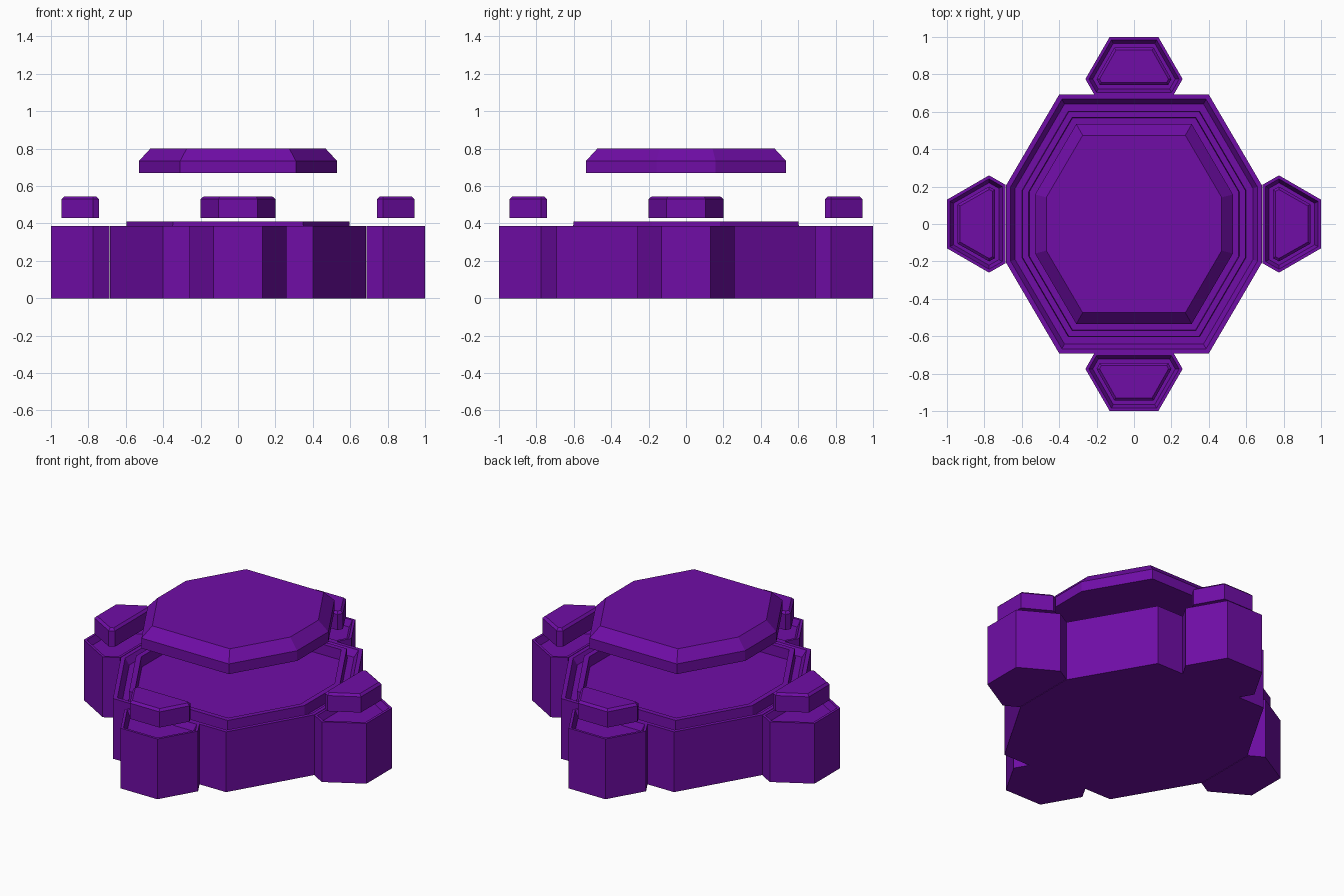
import bpy, bmesh
from math import pi
from mathutils import Matrix

cube = bpy.data.objects.get("Cube")
if cube:
    bpy.data.objects.remove(cube, do_unlink=True)

purple = bpy.data.materials.new("purple")
purple.use_nodes = True
colour = (0.16, 0.004, 0.38, 1)
purple.diffuse_color = colour
purple.node_tree.nodes["Principled BSDF"].inputs["Base Color"].default_value = colour


def stepped_prism(name, outline, bottom, top, steps=(), turn=0):
    """Prism from an outline; each step insets the top face and shifts it in z."""
    bm = bmesh.new()
    face = bm.faces.new([bm.verts.new((x, y, bottom)) for x, y in outline])
    face.normal_update()
    if face.normal.z > 0:
        face.normal_flip()
    ext = bmesh.ops.extrude_face_region(bm, geom=[face], use_keep_orig=True)
    bmesh.ops.translate(bm, vec=(0, 0, top - bottom),
                        verts=[v for v in ext["geom"] if isinstance(v, bmesh.types.BMVert)])
    bmesh.ops.recalc_face_normals(bm, faces=bm.faces)
    lid = max(bm.faces, key=lambda f: f.calc_center_median().z)
    for inset, rise in steps:
        bmesh.ops.inset_region(bm, faces=[lid], thickness=inset, use_even_offset=True)
        for v in lid.verts:
            v.co.z += rise
    bm.transform(Matrix.Rotation(turn, 4, "Z"))
    mesh = bpy.data.meshes.new(name)
    bm.to_mesh(mesh)
    bm.free()
    mesh.materials.append(purple)
    obj = bpy.data.objects.new(name, mesh)
    bpy.context.collection.objects.link(obj)
    return obj


def mirrored(half):
    """Close an outline by mirroring its +x points across x = 0."""
    return half + [(-x, y) for x, y in reversed(half)]


def octagon(scale):
    return mirrored([(x * scale, y * scale) for x, y in
                     [(0.4, -0.692), (0.685, -0.205), (0.685, 0.205), (0.4, 0.692)]])


# Main body: rim, sloped groove, raised seat ring and sunken floor
stepped_prism("body", octagon(1), 0, 0.385,
              [(0.025, 0), (0.025, -0.04), (0.037, 0), (0.003, 0.065),
               (0.032, 0), (0.003, -0.065)])

# Floating chamfered lid
stepped_prism("lid", octagon(0.772), 0.67, 0.735, [(0.06, 0.065)])

# Four corner-cut pods around the body, each with a floating cap
pod = mirrored([(0.13, -1), (0.26, -0.775), (0.21, -0.688)])
cap = mirrored([(0.105, -0.943), (0.2, -0.775), (0.183, -0.743)])
for i, side in enumerate(("front", "left", "back", "right")):
    stepped_prism(side + "_pod", pod, 0, 0.385,
                  [(0.016, 0), (0.018, -0.04)], i * pi / 2)
    stepped_prism(side + "_pod_cap", cap, 0.43, 0.53, [(0.014, 0.014)], i * pi / 2)
